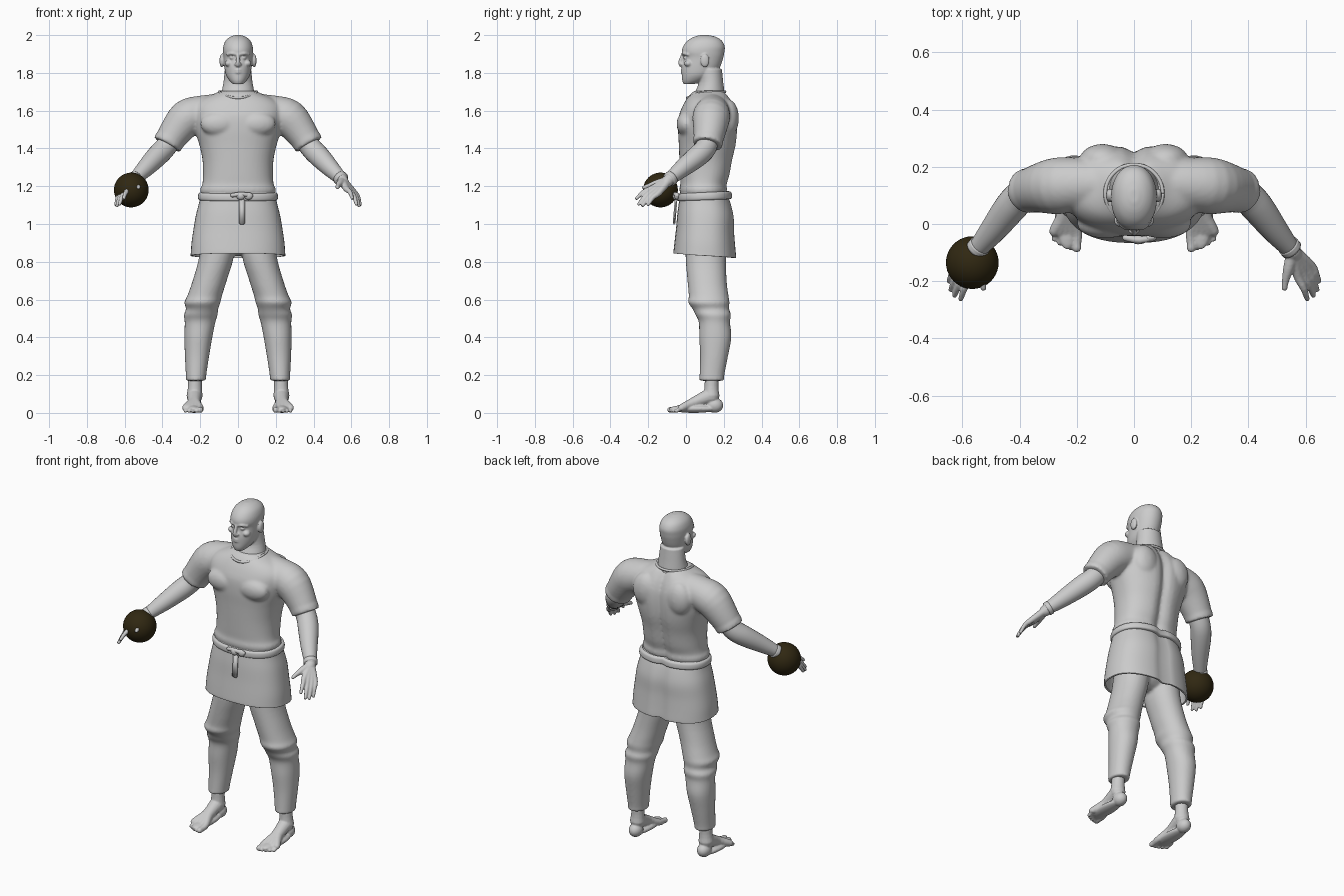
import bpy, bmesh, math
from mathutils import Vector, Matrix

cube = bpy.data.objects.get("Cube")
if cube:
    bpy.data.objects.remove(cube)


def material(name, color):
    m = bpy.data.materials.new(name)
    m.use_nodes = True
    m.diffuse_color = color
    m.node_tree.nodes["Principled BSDF"].inputs["Base Color"].default_value = color
    return m


GREY = material("plain grey", (0.6, 0.6, 0.6, 1))
BROWN = material("dark brown", (0.03, 0.021, 0.006, 1))


def refine(rows, k=4):
    """Catmull-Rom interpolation of rows of numbers."""
    out = []
    for i in range(len(rows) - 1):
        a, b, c, d = rows[max(i - 1, 0)], rows[i], rows[i + 1], rows[min(i + 2, len(rows) - 1)]
        for j in range(k):
            t = j / k
            out.append([q + 0.5 * t * (r - p + t * (2 * p - 5 * q + 4 * r - s + t * (3 * (q - r) + s - p)))
                        for p, q, r, s in zip(a, b, c, d)])
    return out + [list(rows[-1])]


def skin(bm, rings, cap=True):
    vs = [[bm.verts.new(p) for p in ring] for ring in rings]
    n = len(vs[0])
    for lo, hi in zip(vs, vs[1:]):
        for i in range(n):
            bm.faces.new((lo[i], lo[(i + 1) % n], hi[(i + 1) % n], hi[i]))
    if cap:
        bm.faces.new(vs[0])
        bm.faces.new(vs[-1])


def loft(bm, rows, cap=True, crease=0, tilt=0, power=2.3, n=48):
    """Stack of flat rings; each row is z, centre x, half width, front y, back y."""
    rings = []
    for z, cx, a, y0, y1 in refine(rows):
        ring = []
        for i in range(n):
            t = 2 * math.pi * i / n
            c, s = math.cos(t), math.sin(t)
            x = a * math.copysign(abs(c) ** (2 / power), c)
            y = (y0 + y1) / 2 + (y1 - y0) / 2 * math.copysign(abs(s) ** (2 / power), s)
            if s > 0:
                y -= crease * math.exp(-(x / 0.03) ** 2)
            ring.append((cx + x, y, z - tilt * s))
        rings.append(ring)
    skin(bm, rings, cap)


def limb(bm, pts, side=1, rounded=True, ref=None, n=16):
    """Tube through points x, y, z, radius."""
    rows = refine([(side * x, y, z, r) for x, y, z, r in pts], 3)
    if rounded:
        for i, j in ((0, 1), (-1, -2)):
            end, r = Vector(rows[i][:3]), rows[i][3]
            d = (end - Vector(rows[j][:3])).normalized()
            extra = [[*(end + d * r * f), r * g] for f, g in ((0.5, 0.85), (0.85, 0.5))]
            rows = extra[::-1] + rows if i == 0 else rows + extra
    cs = [Vector(r[:3]) for r in rows]
    if ref is None:
        span = cs[-1] - cs[0]
        ref = [0, 0, 0]
        ref[min(range(3), key=lambda k: abs(span[k]))] = 1
    rings = []
    for i, c in enumerate(cs):
        t = (cs[min(i + 1, len(cs) - 1)] - cs[max(i - 1, 0)]).normalized()
        u = t.cross(Vector(ref)).normalized()
        v = t.cross(u)
        rings.append([c + rows[i][3] * (u * math.cos(a) + v * math.sin(a))
                      for a in (2 * math.pi * k / n for k in range(n))])
    skin(bm, rings)


def blob(bm, centre, size):
    m = Matrix.Translation(centre) @ Matrix.Diagonal((*size, 1))
    bmesh.ops.create_icosphere(bm, subdivisions=3, radius=1, matrix=m)


def finish(bm, name, mat=GREY, voxel=0, smooth=4):
    """Make the object; a voxel size fuses its overlapping pieces."""
    bmesh.ops.recalc_face_normals(bm, faces=bm.faces)
    for f in bm.faces:
        f.smooth = True
    me = bpy.data.meshes.new(name)
    bm.to_mesh(me)
    bm.free()
    me.materials.append(mat)
    ob = bpy.data.objects.new(name, me)
    bpy.context.collection.objects.link(ob)
    if voxel:
        r = ob.modifiers.new("fuse", 'REMESH')
        r.mode, r.voxel_size, r.use_smooth_shade = 'VOXEL', voxel, True
        s = ob.modifiers.new("soften", 'SMOOTH')
        s.factor, s.iterations = 0.5, smooth
    return ob


# Head with neck, face and ears
bm = bmesh.new()
loft(bm, [(1.62, 0, .1, .03, .2), (1.68, 0, .09, .04, .205), (1.75, 0, .077, .068, .197),
          (1.82, 0, .07, .06, .19)], power=2)
loft(bm, [(1.74, 0, .025, -.012, .04), (1.76, 0, .046, -.02, .1), (1.79, 0, .064, -.022, .15),
          (1.83, 0, .072, -.022, .18), (1.88, 0, .077, -.013, .197), (1.91, 0, .08, -.022, .203),
          (1.94, 0, .078, -.015, .205), (1.97, 0, .066, .008, .19), (1.99, 0, .043, .04, .16),
          (2.0, 0, .015, .075, .12)], power=2.1)
limb(bm, [(0, -.016, 1.9, .008), (0, -.03, 1.86, .011), (0, -.024, 1.845, .015)])
for z in (1.814, 1.803):
    limb(bm, [(-.02, -.014, z, .005), (0, -.022, z, .007), (.02, -.014, z, .005)])
for s in (1, -1):
    limb(bm, [(.012, -.016, 1.899, .007), (.035, -.011, 1.903, .008), (.056, .01, 1.897, .007)], s)
    blob(bm, (s * .03, -.002, 1.88), (.014, .012, .009))
    blob(bm, (s * .012, -.022, 1.846), (.009, .01, .007))
    blob(bm, (s * .05, .012, 1.85), (.02, .022, .017))
    blob(bm, (s * .086, .1, 1.865), (.012, .024, .036))
finish(bm, "head", voxel=.0045, smooth=3)

# Shirt body fused with short sleeves
bm = bmesh.new()
loft(bm, [(1.155, 0, .195, -.03, .215), (1.185, 0, .2, -.035, .222), (1.21, 0, .189, -.03, .22),
          (1.26, 0, .185, -.032, .235), (1.34, 0, .188, -.035, .25), (1.42, 0, .205, -.038, .268),
          (1.5, 0, .23, -.042, .275), (1.57, 0, .24, -.038, .272), (1.62, 0, .235, -.02, .258),
          (1.66, 0, .195, .002, .238), (1.69, 0, .125, .025, .218), (1.705, 0, .095, .045, .2)],
     crease=.025)
for s in (1, -1):
    limb(bm, [(.1, .14, 1.605, .085), (.2, .138, 1.585, .094), (.27, .133, 1.56, .099),
              (.33, .125, 1.49, .086), (.374, .114, 1.423, .074)], s, rounded=False, n=32)
    limb(bm, [(.362, .118, 1.444, .08), (.376, .114, 1.419, .078)], s, rounded=False, n=32)
    blob(bm, (s * .1, .0, 1.53), (.1, .05, .065))
    blob(bm, (s * .11, .225, 1.56), (.08, .055, .1))
finish(bm, "shirt", voxel=.009, smooth=5)

# Neckline trim
bm = bmesh.new()
ring = []
for i in range(33):
    a = math.tau * i / 32
    ring.append((.1 * math.cos(a), .107 + .1 * math.sin(a),
                 1.7 - .032 * max(0, -math.sin(a)) ** 1.5, .007))
limb(bm, ring, rounded=False, ref=(0, 0, 1), n=8)
finish(bm, "collar")

# Shirt tail hanging below the belt
bm = bmesh.new()
loft(bm, [(1.18, 0, .193, -.028, .218), (1.12, 0, .204, -.035, .24), (1.05, 0, .222, -.045, .256),
          (.97, 0, .236, -.052, .258), (.9, 0, .246, -.06, .263), (.845, 0, .25, -.066, .268),
          (.832, 0, .251, -.066, .268)], cap=False, crease=.02, tilt=.012, power=2.4)
hem = finish(bm, "tunic_skirt").modifiers.new("cloth", 'SOLIDIFY')
hem.thickness, hem.offset = .01, -1

# Belt, knot and hanging end
bm = bmesh.new()
loft(bm, [(1.125, 0, .198, -.03, .23), (1.13, 0, .209, -.043, .246), (1.145, 0, .212, -.046, .248),
          (1.162, 0, .208, -.043, .244), (1.168, 0, .196, -.03, .23)], cap=False, crease=.018, tilt=-.006)
blob(bm, (.014, -.055, 1.148), (.022, .016, .021))
blob(bm, (.056, -.048, 1.148), (.022, .014, .02))
limb(bm, [(-.03, -.048, 1.152, .011), (.02, -.056, 1.158, .012), (.07, -.046, 1.15, .011)])
finish(bm, "belt")
bm = bmesh.new()
bmesh.ops.create_cube(bm, size=1, matrix=Matrix.Translation((.022, -.058, 1.065))
                      @ Matrix.Rotation(-.08, 4, 'X') @ Matrix.Diagonal((.032, .014, .135, 1)))
bmesh.ops.bevel(bm, geom=bm.edges[:], offset=.005, segments=2, affect='EDGES')
finish(bm, "belt_end")

# Trousers with folds at the knee
bm = bmesh.new()
blob(bm, (0, .11, .96), (.19, .115, .13))
for s in (1, -1):
    loft(bm, [(z, s * (x0 + x1) / 2, (x1 - x0) / 2, y0, y1) for z, x0, x1, y0, y1 in [
        (1.0, .01, .19, .0, .22), (.83, .022, .205, -.002, .212), (.7, .06, .24, .008, .215),
        (.62, .085, .268, .015, .225), (.585, .093, .284, .012, .23), (.55, .105, .275, .035, .228),
        (.52, .108, .286, .05, .238), (.48, .12, .282, .068, .233), (.4, .136, .284, .07, .24),
        (.3, .153, .281, .075, .222), (.2, .168, .276, .072, .203), (.17, .17, .276, .07, .202)]],
         power=2.1)
finish(bm, "trousers", voxel=.008, smooth=4)

for s, word in ((1, "left"), (-1, "right")):
    # Bare foot with five toes
    bm = bmesh.new()
    limb(bm, [(.226, .138, .25, .037), (.228, .135, .14, .037), (.23, .135, .09, .043)], s)
    blob(bm, (s * .229, .152, .04), (.038, .045, .04))
    blob(bm, (s * .233, .04, .022), (.044, .13, .022))
    for i in range(5):
        x, tip = .2 + .0195 * i, -.084 + .008 * i * i / 4
        r = .016 if i == 0 else .0105
        limb(bm, [(.23, .115, .085, .04), (.225 + .004 * i, .04, .055, .027),
                  (x, -.025, .026, .019), (x, tip + .02, .018, r), (x, tip, r, r)], s)
    finish(bm, word + "_foot", voxel=.0045, smooth=3)

    # Forearm, wrist band and hand
    bm = bmesh.new()
    limb(bm, [(.33, .125, 1.48, .056), (.385, .105, 1.405, .057), (.43, .06, 1.358, .057),
              (.49, -.018, 1.295, .047), (.545, -.084, 1.24, .034)], s, n=24)
    finish(bm, word + "_arm")
    bm = bmesh.new()
    limb(bm, [(.538, -.075, 1.246, .039), (.551, -.09, 1.234, .039)], s, rounded=False, n=24)
    finish(bm, word + "_wrist_band")
    bm = bmesh.new()
    wrist = Vector((.55, -.088, 1.235))
    limb(bm, [(.535, -.072, 1.25, .032), (.556, -.1, 1.225, .031)], s)
    knuckle_a, knuckle_b = Vector((.573, -.182, 1.187)), Vector((.618, -.145, 1.163))
    tips = [(.605, -.262, 1.135), (.627, -.25, 1.105), (.64, -.23, 1.097), (.646, -.2, 1.102)]
    for i, tip in enumerate(tips):
        k = knuckle_a.lerp(knuckle_b, i / 3)
        mid = k.lerp(Vector(tip), .5) + Vector((.004, -.003, .008))
        start = wrist + (k - wrist) * .12
        limb(bm, [(*start, .022), (*k, .0165), (*mid, .0125), (*tip, .009)], s)
    limb(bm, [(.553, -.105, 1.228, .022), (.54, -.155, 1.215, .019),
              (.53, -.195, 1.203, .013), (.526, -.225, 1.193, .01)], s)
    finish(bm, word + "_hand", voxel=.0045, smooth=3)

# Ball held in the right hand
bm = bmesh.new()
bmesh.ops.create_icosphere(bm, subdivisions=4, radius=.092,
                           matrix=Matrix.Translation((-.565, -.135, 1.18)))
finish(bm, "ball", BROWN)
